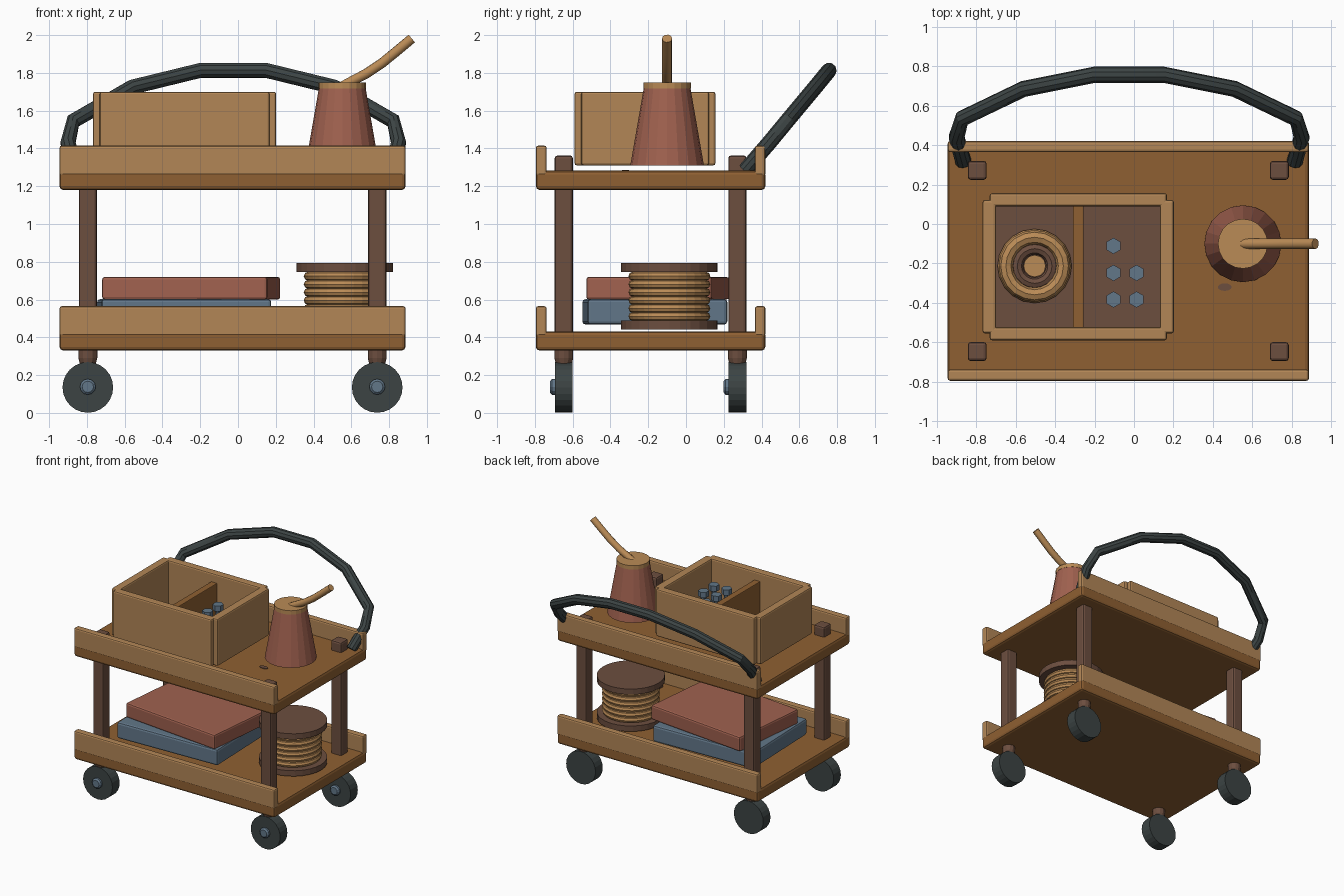
import bpy, bmesh, math
from mathutils import Vector, Matrix

if "Cube" in bpy.data.objects:
    bpy.data.objects.remove(bpy.data.objects["Cube"])


def mat(name, r, g, b):
    m = bpy.data.materials.new(name)
    lin = [((c / 255 + 0.055) / 1.055) ** 2.4 for c in (r, g, b)]
    m.diffuse_color = (*lin, 1)
    m.use_nodes = True
    m.node_tree.nodes["Principled BSDF"].inputs["Base Color"].default_value = m.diffuse_color
    return m


TRAY = mat("tray_wood", 143, 96, 50)
TAN = mat("light_wood", 178, 134, 86)
ROPE = mat("rope_tan", 186, 139, 86)
BROWN = mat("dark_wood", 108, 78, 63)
RED = mat("clay_red", 160, 97, 79)
BLUE = mat("slate_blue", 98, 119, 137)
DARK = mat("rubber_dark", 60, 68, 68)


def finish(name, bm, material, smooth=None):
    bmesh.ops.recalc_face_normals(bm, faces=bm.faces)
    me = bpy.data.meshes.new(name)
    bm.to_mesh(me)
    bm.free()
    me.materials.append(material)
    ob = bpy.data.objects.new(name, me)
    bpy.context.collection.objects.link(ob)
    if smooth:
        bpy.context.view_layer.objects.active = ob
        ob.select_set(True)
        bpy.ops.object.shade_smooth_by_angle(angle=math.radians(smooth))
        ob.select_set(False)
    return ob


def box(name, x, y, z, material, bevel=0.012, turn=0):
    """Bevelled box from (min, max) ranges, turned about its own centre."""
    size = [r[1] - r[0] for r in (x, y, z)]
    mid = [(r[1] + r[0]) / 2 for r in (x, y, z)]
    bm = bmesh.new()
    bmesh.ops.create_cube(bm, size=1, matrix=Matrix.Diagonal((*size, 1)))
    if bevel:
        bmesh.ops.bevel(bm, geom=bm.edges[:], offset=bevel, segments=2, profile=0.5, affect='EDGES')
    bmesh.ops.transform(bm, verts=bm.verts, matrix=Matrix.Translation(mid) @ Matrix.Rotation(math.radians(turn), 4, 'Z'))
    return finish(name, bm, material)


def lathe(name, profile, centre, material, sides=24, axis='Z', phase=0.0):
    """Capped solid of revolution from (radius, height) pairs."""
    bm = bmesh.new()
    rings = []
    for r, h in profile:
        ring = []
        for i in range(sides):
            a = 2 * math.pi * i / sides + phase
            p = Vector((r * math.cos(a), r * math.sin(a), h))
            if axis == 'Y':
                p = Vector((p.x, h, p.y))
            ring.append(bm.verts.new(p + Vector(centre)))
        rings.append(ring)
    for a, b in zip(rings, rings[1:]):
        for i in range(sides):
            j = (i + 1) % sides
            bm.faces.new((a[i], a[j], b[j], b[i]))
    bm.faces.new(rings[0])
    bm.faces.new(rings[-1])
    return finish(name, bm, material)


def tube(name, pts, radius, material, sides=10, closed=False, smooth=None):
    """Tube swept along a polyline, with mitred joints."""
    pts = [Vector(p) for p in pts]
    n = len(pts)
    bm = bmesh.new()
    rings = []
    for i, p in enumerate(pts):
        a = pts[i - 1] if closed or i > 0 else p
        b = pts[(i + 1) % n] if closed or i < n - 1 else p
        t = (b - a).normalized()
        ref = Vector((0, 0, 1)) if closed else Vector((0, 0.78, -0.63))
        u = (ref - t * ref.dot(t)).normalized()
        v = t.cross(u)
        rings.append([bm.verts.new(p + radius * (u * math.cos(2 * math.pi * k / sides) + v * math.sin(2 * math.pi * k / sides)))
                      for k in range(sides)])
    for i in range(n if closed else n - 1):
        a, b = rings[i], rings[(i + 1) % n]
        for k in range(sides):
            j = (k + 1) % sides
            bm.faces.new((a[k], a[j], b[j], b[k]))
    if not closed:
        bm.faces.new(rings[0])
        bm.faces.new(rings[-1])
    return finish(name, bm, material, smooth)


def ring(name, centre, major, minor, material, segs=28):
    c = Vector(centre)
    pts = [c + Vector((major * math.cos(2 * math.pi * i / segs), major * math.sin(2 * math.pi * i / segs), 0))
           for i in range(segs)]
    return tube(name, pts, minor, material, 8, True)


# Two trays with front and back rails
X = (-0.945, 0.887)
for label, z in (("lower", 0.33), ("upper", 1.18)):
    box(label + "_tray", X, (-0.795, 0.42), (z, z + 0.102), TRAY, 0.02)
    box(label + "_front_rail", X, (-0.795, -0.738), (z + 0.075, z + 0.235), TAN)
    box(label + "_back_rail", X, (0.365, 0.42), (z + 0.075, z + 0.235), TAN)

# Posts, caster mounts, wheels and hubs (hubs on the front side only)
for sx, x in (("left", -0.795), ("right", 0.737)):
    for sy, y in (("front", -0.647), ("back", 0.272)):
        tag = sy + "_" + sx
        box(tag + "_post", (x - 0.048, x + 0.048), (y - 0.048, y + 0.048), (0.35, 1.363), BROWN, 0.015)
        lathe(tag + "_caster_mount", [(0.04, 0.25), (0.05, 0.29), (0.05, 0.35)], (x, y, 0), BROWN, 12)
        lathe(tag + "_wheel", [(0.134, -0.047), (0.134, 0.047)], (x, y, 0.135), DARK, 24, 'Y')
        lathe(tag + "_hub", [(0.03, -0.073), (0.042, -0.062), (0.042, -0.03)], (x, y, 0.138), BLUE, 12, 'Y')

# Push handle, mirrored about the tray centre
half = [(-0.865, 0.315, 1.285), (-0.90, 0.44, 1.43), (-0.872, 0.535, 1.545), (-0.56, 0.685, 1.725), (-0.2, 0.757, 1.813)]
tube("push_handle", half + [(-0.05 - x, y, z) for x, y, z in reversed(half)], 0.041, DARK, 10, smooth=30)

# Open box with a divider
for label, y in (("front", (-0.59, -0.523)), ("back", (0.09, 0.156))):
    box("box_%s_wall" % label, (-0.732, 0.167), y, (1.31, 1.70), TAN)
for label, x in (("left", (-0.768, -0.70)), ("right", (0.132, 0.202))):
    box("box_%s_wall" % label, x, (-0.555, 0.122), (1.31, 1.70), TAN)
box("box_floor", (-0.72, 0.15), (-0.54, 0.11), (1.31, 1.345), BROWN, 0)
box("box_divider", (-0.31, -0.255), (-0.53, 0.10), (1.33, 1.63), TRAY, 0.006)

# Rope coil inside the box
C = (-0.504, -0.213)
for i in range(2):
    ring("coil_ring_%d" % i, (*C, 1.36 + 0.03 * i), 0.152 - 0.006 * i, 0.036, ROPE, 20)
ring("coil_inner_ring", (*C, 1.36), 0.088, 0.03, BROWN, 20)
lathe("coil_core", [(0.056, 1.33), (0.056, 1.37)], (*C, 0), ROPE, 12)

# Bolts inside the box
for i, (x, y) in enumerate([(-0.104, -0.111), (-0.104, -0.248), (-0.104, -0.383), (0.013, -0.248), (0.013, -0.383)]):
    lathe("bolt_shank_%d" % i, [(0.02, 1.34), (0.02, 1.54)], (x, y, 0), BLUE, 8)
    lathe("bolt_head_%d" % i, [(0.041, 1.53), (0.041, 1.575)], (x, y, 0), BLUE, 6, phase=math.pi / 6)

# Oil can with cap, curved spout and a drip on the tray
can = (0.552, -0.1, 0)
lathe("can_body", [(0.195, 1.31), (0.122, 1.73)], can, RED, 20)
lathe("can_cap", [(0.126, 1.718), (0.126, 1.75)], can, ROPE, 20)
tube("can_spout", [(0.50, -0.1, 1.70), (0.60, -0.1, 1.755), (0.68, -0.1, 1.797), (0.76, -0.1, 1.85),
                   (0.84, -0.1, 1.915), (0.92, -0.1, 1.982)], 0.027, ROPE, 10, smooth=40)
drip = lathe("oil_drip", [(0.035, 1.279), (0.035, 1.287)], (0, 0, 0), BROWN, 16)
drip.scale = (1, 0.55, 1)
drip.location = (0.46, -0.32, 0)

# Two flat cases on the lower tray
box("blue_case", (-0.735, 0.165), (-0.535, 0.205), (0.468, 0.602), BLUE, 0.016, 1.8)
box("red_case", (-0.688, 0.192), (-0.485, 0.185), (0.60, 0.72), RED, 0.014, -6)

# Rope spool
S = (0.565, -0.088)
lathe("spool_bottom", [(0.255, 0.442), (0.255, 0.488)], (*S, 0), BROWN, 28)
lathe("spool_top", [(0.255, 0.747), (0.255, 0.793)], (*S, 0), BROWN, 28)
lathe("spool_core", [(0.195, 0.48), (0.195, 0.755)], (*S, 0), ROPE, 28)
for i in range(6):
    ring("spool_rope_%d" % i, (*S, 0.511 + 0.0425 * i), 0.193, 0.024, ROPE)
